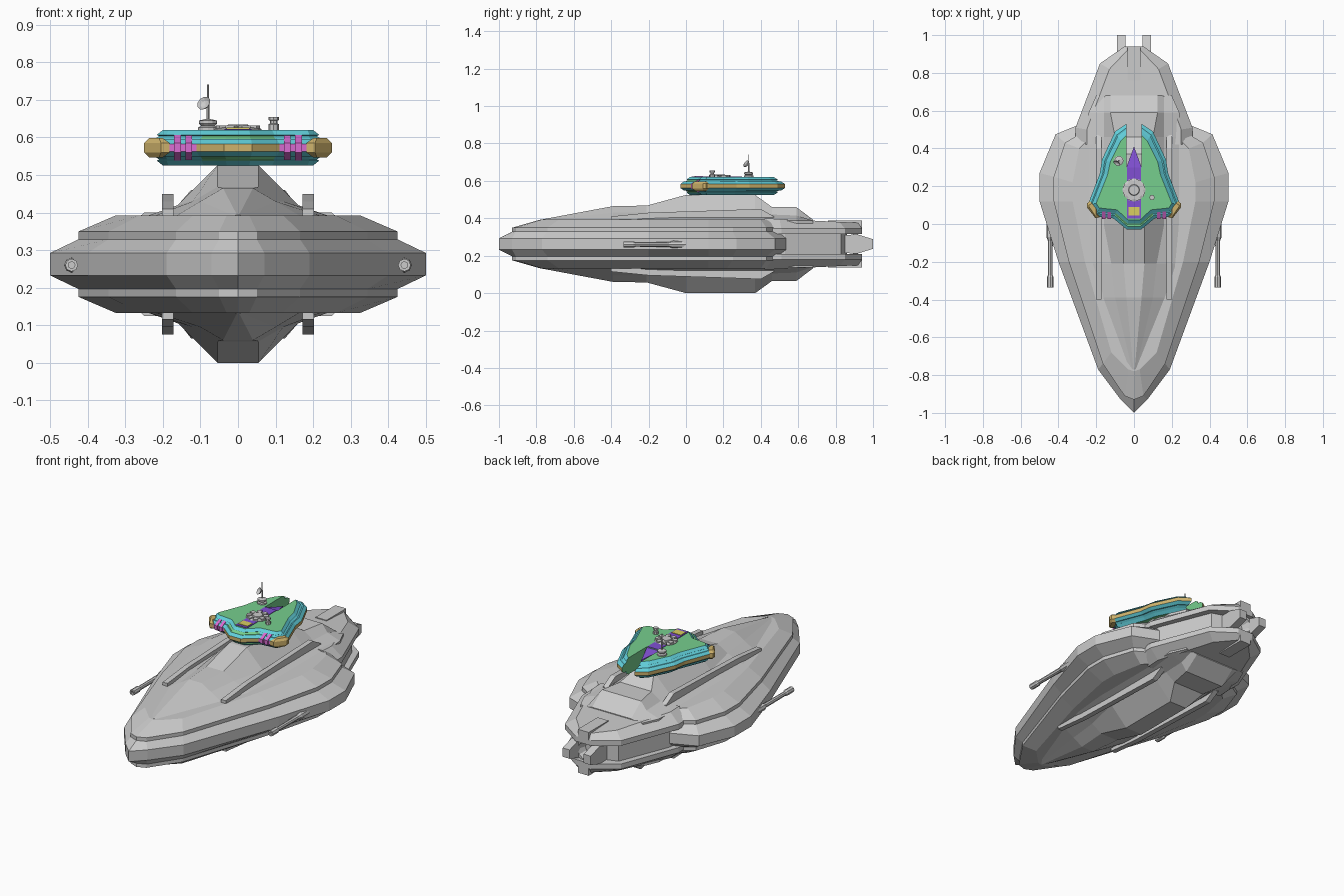
import bpy, bmesh
from math import pi, cos, sin
from mathutils import Matrix, Vector

if "Cube" in bpy.data.objects:
    bpy.data.objects.remove(bpy.data.objects["Cube"])

MID = 0.2625  # hull symmetry height
COL = dict(cyan=(.12, .62, .7, 1), green=(.18, .62, .27, 1), gold=(.62, .45, .15, 1),
           magenta=(.7, .15, .65, 1), purple=(.22, .08, .65, 1), yellow=(.7, .62, .12, 1))
MATS = {}


def mat(key):
    if key not in MATS:
        MATS[key] = bpy.data.materials.new(key)
        MATS[key].diffuse_color = COL[key]
    return MATS[key]


def make(name, verts, faces, keys=None, mx=False, mz=False):
    """Mesh object; mx copies across x = 0, mz copies across the hull mid height."""
    verts = [Vector(v) for v in verts]
    faces = [list(f) for f in faces]
    keys = keys if isinstance(keys, list) else [keys] * len(faces)
    for on, fn in ((mx, lambda v: Vector((-v.x, v.y, v.z))),
                   (mz, lambda v: Vector((v.x, v.y, 2 * MID - v.z)))):
        if on:
            n = len(verts)
            verts += [fn(v) for v in verts]
            faces += [[i + n for i in reversed(f)] for f in faces]
            keys = keys * 2
    me = bpy.data.meshes.new(name)
    me.from_pydata(verts, [], faces)
    names = sorted({k for k in keys if k})
    for k in names:
        me.materials.append(mat(k))
    for p, k in zip(me.polygons, keys):
        p.material_index = names.index(k) if k else 0
    bm = bmesh.new()
    bm.from_mesh(me)
    bmesh.ops.remove_doubles(bm, verts=bm.verts, dist=1e-5)
    bmesh.ops.recalc_face_normals(bm, faces=bm.faces)
    bm.to_mesh(me)
    bm.free()
    ob = bpy.data.objects.new(name, me)
    bpy.context.collection.objects.link(ob)
    return ob


def rings(name, rows, key=None, **kw):
    """Skin equal-length rings of 3D points and cap both ends."""
    n, verts, faces, keys = len(rows[0]), [p for r in rows for p in r], [], []
    for l in range(len(rows) - 1):
        for s in range(n):
            t = (s + 1) % n
            faces.append((l * n + s, l * n + t, (l + 1) * n + t, (l + 1) * n + s))
            keys.append(key(l, s) if callable(key) else key)
    cap = key(-1, 0) if callable(key) else key
    faces += [tuple(reversed(range(n))), tuple(range((len(rows) - 1) * n, len(rows) * n))]
    return make(name, verts, faces, keys + [cap, cap], **kw)


def full(half):
    """Half outline that starts and ends on x = 0 -> closed outline."""
    return half + [(-x, y) for x, y in half[-2:0:-1]]


def stack(name, levels, key=None, **kw):
    """Plan outlines at heights; a height may be a function of y."""
    return rings(name, [[(x, y, z(y) if callable(z) else z) for x, y in o] for o, z in levels], key, **kw)


def prism(name, pts, a, b, key=None, **kw):
    """(y, z) profile swept along x from a to b."""
    return rings(name, [[(x, y, z) for y, z in pts] for x in (a, b)], key, **kw)


def box(name, x, y, z, key=None, **kw):
    return prism(name, [(y[0], z[0]), (y[1], z[0]), (y[1], z[1]), (y[0], z[1])], x[0], x[1], key, **kw)


def lathe(name, loc, prof, n=12, axis='Z', key=None, **kw):
    """(radius, distance) profile turned around an axis through loc."""
    rot = Matrix.Rotation(pi / 2, 3, 'X') if axis == 'Y' else Matrix.Identity(3)
    rows = [[Vector(loc) + rot @ Vector((r * cos(2 * pi * i / n), r * sin(2 * pi * i / n), d))
             for i in range(n)] for r, d in prof]
    return rings(name, rows, key, **kw)


# main side hull: broad band, stepped edge and bevelled plates, same above and below
band = full([(0, -1), (.07, -.93), (.19, -.77), (.4, -.2), (.5, .12), (.5, .27), (.415, .475),
             (.27, .535), (.24, .47), (0, .47)])
step = full([(0, -.93), (.05, -.91), (.165, -.74), (.345, -.2), (.425, .12), (.425, .25), (.365, .43),
             (.25, .5), (.22, .45), (0, .45)])
plate = full([(0, -.78), (.03, -.77), (.12, -.68), (.26, -.2), (.325, .12), (.325, .22), (.29, .4),
              (.22, .47), (.2, .43), (0, .43)])
upper = [(band, .03), (step, .066), (step, .087), (plate, .13)]
stack("main_hull", [(o, MID - d) for o, d in upper[::-1]] + [(o, MID + d) for o, d in upper])

# raised spine on top and its twin underneath
spine = [(-.77, 0.003, .394, .01, .392, .03), (-.39, .04, .465, .1, .43, .17), (-.21, .055, .468, .12, .43, .23),
         (0, .055, .525, .16, .42, .25), (.37, .055, .525, .16, .42, .25), (.46, .1, .46, .16, .42, .25),
         (.59, .125, .46, .16, .415, .24), (.68, .125, .392, .16, .385, .2)]
rows = []
for y, wt, zt, wm, zm, wb in spine:
    half = [(wt, zt), (wm, zm), (wb, .388), (wb, .34)]
    rows.append([(x, y, z) for x, z in half] + [(-x, y, z) for x, z in half[::-1]])
rings("spine", rows, mz=True)

# long thin fins beside the spine
prism("side_fin", [(-.4, .37), (-.4, .41), (-.2, .43), (.4, .45), (.47, .41), (.47, .37)],
      .172, .202, mx=True, mz=True)

# stern: core between two tapering plates
core = full([(0, .4), (.27, .4), (.27, .53), (.15, .83), (.06, .86), (0, .86)])
stack("stern_core", [(core, .2), (core, .325)])
edge = full([(0, .42), (.31, .42), (.31, .51), (.18, .85), (.05, .94), (0, .94)])
crown = full([(0, .42), (.25, .42), (.25, .5), (.13, .82), (.035, .92), (0, .92)])
stack("stern_plate", [(edge, .315), (edge, .345), (crown, lambda y: .42 - .048 * y)], mz=True)
box("stern_rib", (-.035, .035), (.76, .94), (.34, .388), mz=True)

# tail claws and engine nozzle
prism("tail_claw", [(.8, .215), (.92, .212), (1, .237), (1, .288), (.92, .313), (.8, .31)], .045, .09, mx=True)
lathe("engine_nozzle", (0, .84, MID), [(.05, .04), (.05, -.04), (.065, -.08), (.05, -.08), (.035, -.03)],
      10, 'Y')

# side guns, barrels pointing forward
lathe("side_gun", (.443, 0, .26), [(.018, -.03), (.02, 0), (.02, .07), (.013, .09), (.012, .27),
                                   (.017, .28), (.017, .335), (.009, .335), (.009, .3)], 8, 'Y', mx=True)
box("gun_mount", (.4, .443), (-.06, .03), (.25, .272), mx=True)

# bridge: rim outline blended to deck outline, with a groove and a rear notch
rim = full([(0, -.03), (.037, -.03), (.11, .03), (.2, .04), (.245, .1), (.18, .27), (.17, .34),
            (.1, .49), (.04, .53), (.04, .3), (0, .3)])
deck = full([(0, .02), (.03, .02), (.09, .075), (.185, .085), (.2, .11), (.14, .26), (.125, .33),
             (.07, .44), (.04, .47), (.04, .3), (0, .3)])
BM = .5725
prof = [(0, .0105), (.35, .0235), (.5, .023), (.78, .031), (.65, .0345), (1, .0475)]


def blend(t):
    return [(a[0] + (b[0] - a[0]) * t, a[1] + (b[1] - a[1]) * t) for a, b in zip(rim, deck)]


def bridge_colour(level, seg):
    s = min(seg, len(rim) - 1 - seg)
    if level < 0 or s >= 8:
        return 'green'
    if level == 5:
        return 'magenta' if s == 2 else 'gold'
    return 'green' if s < 2 and level in (1, 2, 3, 7, 8, 9) else 'cyan'


stack("bridge", [(blend(t), BM - d) for t, d in prof[::-1]] + [(blend(t), BM + d) for t, d in prof],
      bridge_colour)

# coloured bridge trim
clasp = [(.088, .528), (.026, .56), (.026, .585), (.088, .617), (.1, .617), (.1, .528)]
for i, x in enumerate((.122, .152)):
    prism(f"bridge_clasp_{i + 1}", clasp, x, x + .018, 'magenta', mx=True)
tip = [(.182, .034), (.205, .032), (.25, .09), (.25, .108), (.23, .125), (.19, .09)]
tip_in = [(.2, .052), (.21, .05), (.237, .09), (.237, .1), (.225, .11), (.2, .09)]
stack("bridge_corner", [(tip_in, .547), (tip, .56), (tip, .585), (tip_in, .598)], 'gold', mx=True)
box("deck_strip", (-.036, .036), (.03, .3), (.6, .623), 'purple')
box("deck_hatch", (-.03, .03), (.045, .09), (.61, .626), 'yellow')
wedge = [(-.04, .28), (.04, .28), (.04, .3), (0, .41), (-.04, .3)]
stack("notch_wedge", [(wedge, .54), (wedge, lambda y: .62 - .2 * (y - .28))], 'purple')

# round deck turret with petals
lathe("turret_base", (0, .18, .615), [(.062, 0), (.062, .008), (.05, .012), (.03, .012), (.027, .019), (.012, .019)])
for i in range(8):
    a = i * pi / 4 + pi / 8
    ob = box(f"turret_petal_{i + 1}", (.032, .058), (-.012, .012), (0, .008))
    ob.location = (0, .18, .624)
    ob.rotation_euler.z = a

# antenna mast with dish, and small vent post
lathe("antenna_base", (-.08, .335, .615), [(.026, 0), (.026, .012), (.018, .016), (.024, .022), (.024, .03), (.006, .034)])
lathe("antenna_mast", (-.08, .335, .645), [(.004, 0), (.004, .05), (.0025, .052), (.0025, .096)], 6)
dish = lathe("antenna_dish", (0, 0, 0), [(.004, 0), (.014, .005), (.02, .013), (.012, .006), (.002, .003)], 10)
dish.location = (-.085, .33, .685)
dish.rotation_euler = (pi / 3, 0, -.6)
lathe("vent_post", (.095, .14, .615), [(.014, 0), (.014, .02), (.01, .022), (.01, .03), (.014, .031), (.014, .04)], 8)

for m in bpy.data.materials:
    if m.users and not m.is_grease_pencil:
        m.use_nodes = True
        m.node_tree.nodes["Principled BSDF"].inputs["Base Color"].default_value = m.diffuse_color
